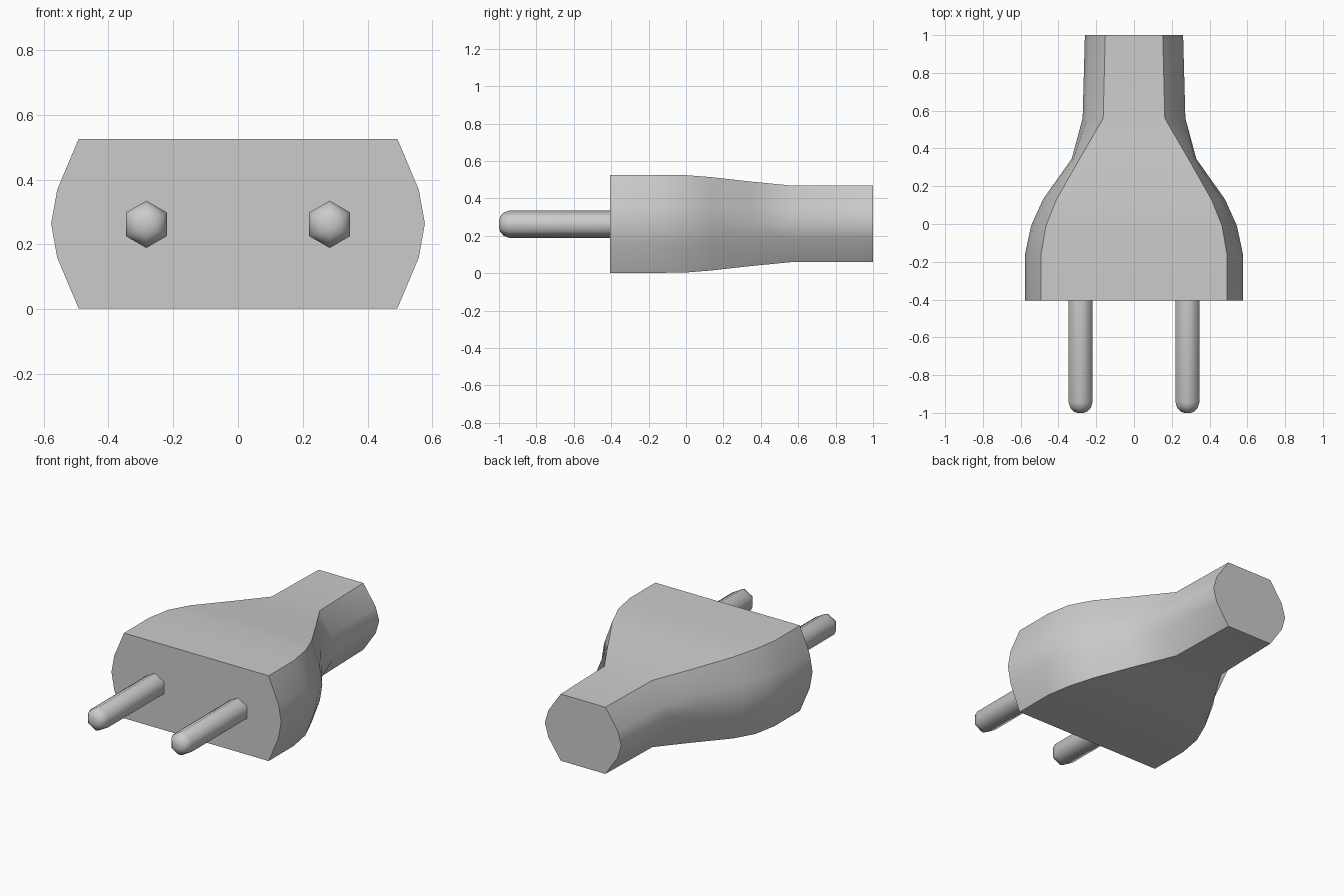
import bpy, bmesh, math

cube = bpy.data.objects.get("Cube")
if cube:
    bpy.data.objects.remove(cube, do_unlink=True)

MID_Z = 0.264

grey = bpy.data.materials.new("plain grey")
grey.use_nodes = True
grey.diffuse_color = (0.6, 0.6, 0.6, 1)
grey.node_tree.nodes["Principled BSDF"].inputs["Base Color"].default_value = (0.6, 0.6, 0.6, 1)


def loft(name, rings, smooth_angle):
    """Skin a list of matching closed rings and cap both ends."""
    bm = bmesh.new()
    loops = [[bm.verts.new(p) for p in ring] for ring in rings]
    for a, b in zip(loops, loops[1:]):
        for i in range(len(a)):
            j = (i + 1) % len(a)
            bm.faces.new((a[i], a[j], b[j], b[i]))
    bm.faces.new(loops[0])
    bm.faces.new(loops[-1])
    bmesh.ops.recalc_face_normals(bm, faces=bm.faces)
    mesh = bpy.data.meshes.new(name)
    bm.to_mesh(mesh)
    bm.free()
    mesh.materials.append(grey)
    obj = bpy.data.objects.new(name, mesh)
    bpy.context.collection.objects.link(obj)
    bpy.ops.object.select_all(action="DESELECT")
    obj.select_set(True)
    bpy.context.view_layer.objects.active = obj
    bpy.ops.object.shade_smooth_by_angle(angle=math.radians(smooth_angle))
    return obj


def body_ring(y, flat, outer, half):
    """Flat top and bottom with a three-point bulge on each side."""
    bulge = flat + (outer - flat) * 0.78
    side = [(flat, half), (bulge, half * 0.4), (outer, 0),
            (bulge, -half * 0.4), (flat, -half)]
    outline = side + [(-x, z) for x, z in reversed(side)]
    return [(x, y, MID_Z + z) for x, z in outline]


# Plug body: y, half width of the flat, half width overall, half height
stations = [
    (-0.405, 0.492, 0.577, 0.262),
    (-0.16, 0.492, 0.577, 0.262),
    (-0.01, 0.466, 0.545, 0.261),
    (0.13, 0.41, 0.482, 0.25),
    (0.345, 0.288, 0.33, 0.226),
    (0.56, 0.163, 0.272, 0.205),
    (1.0, 0.152, 0.26, 0.205),
]
loft("plug_body", [body_ring(*s) for s in stations], 40)


# Six-sided prongs with rounded tips
def prong_ring(cx, y, r):
    return [(cx + r * math.sin(k * math.pi / 3), y, MID_Z - 0.002 + r * math.cos(k * math.pi / 3))
            for k in range(6)]


tip = [(-0.39, 0.073), (-0.945, 0.073), (-0.975, 0.062), (-0.993, 0.042), (-1.0, 0.018)]
for side, name in ((1, "left_prong"), (-1, "right_prong")):
    loft(name, [prong_ring(side * 0.283, y, r) for y, r in tip], 75)
